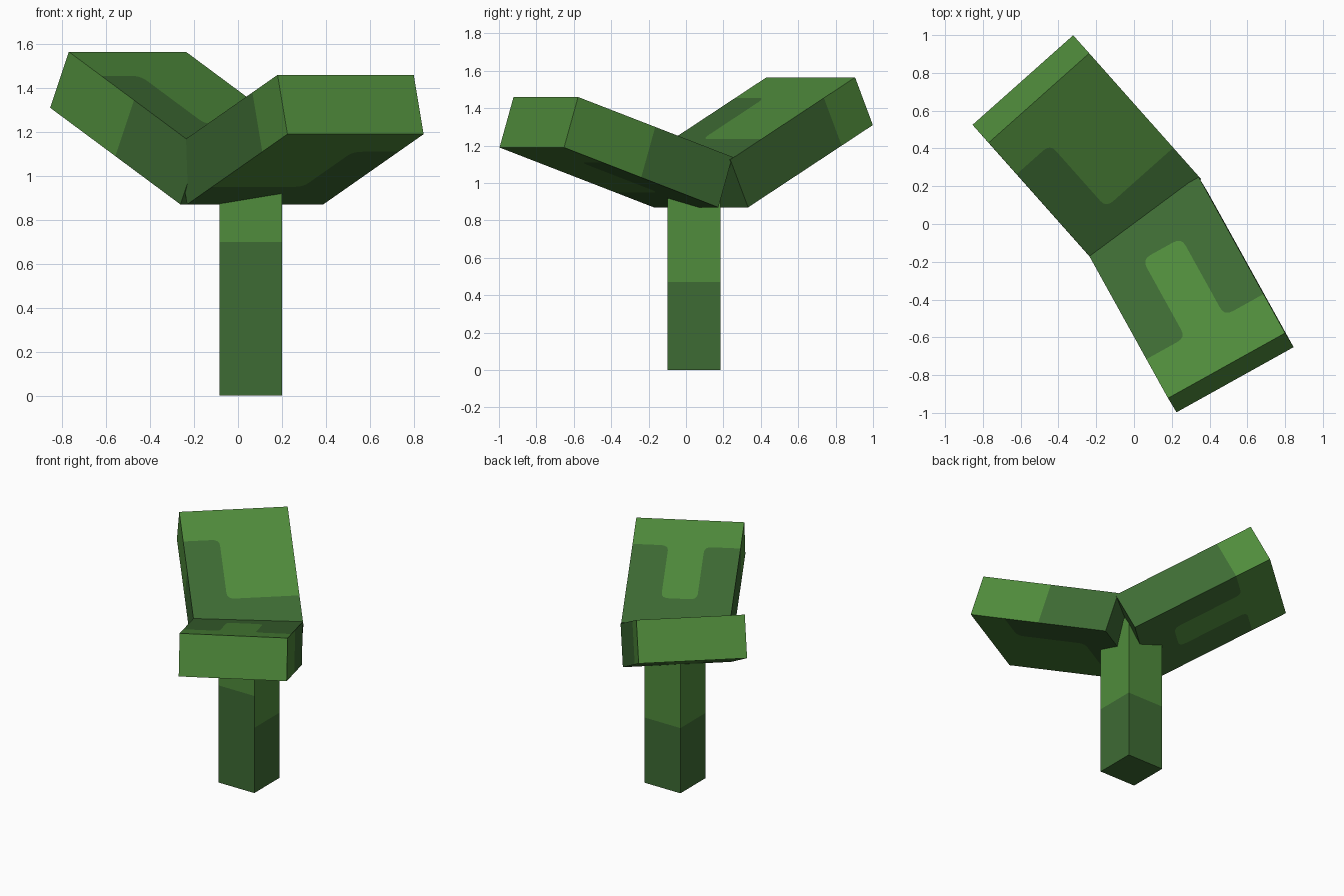
import bpy, bmesh
from mathutils import Vector

if "Cube" in bpy.data.objects:
    bpy.data.objects.remove(bpy.data.objects["Cube"])


def material(name, rgb):
    m = bpy.data.materials.new(name)
    m.diffuse_color = (*rgb, 1)
    m.use_nodes = True
    m.node_tree.nodes["Principled BSDF"].inputs["Base Color"].default_value = m.diffuse_color
    return m


LIGHT = material("light green", (0.080, 0.262, 0.045))
DARK = material("dark green", (0.048, 0.147, 0.034))


def rounded(points, radius=0.05):
    """Round the inner corners of an open path."""
    out = [points[0]]
    for a, b, c in zip(points, points[1:], points[2:]):
        p = b + (a - b).normalized() * radius
        q = b + (c - b).normalized() * radius
        for i in range(5):
            t = i / 4
            out.append(p * (1 - t) ** 2 + b * 2 * t * (1 - t) + q * t * t)
    return out + [points[-1]]


def add_face(bm, points, outward, index):
    f = bm.faces.new([bm.verts.new(p) for p in points])
    f.normal_update()
    if f.normal.dot(outward) < 0:
        f.normal_flip()
    f.material_index = index


def panel(bm, o, across, along, path, outward):
    """One box side split by a path into a light tip and a dark base."""
    line = rounded([o + across * u + along * v for u, v in path])
    add_face(bm, line + [o + across, o], outward, 0)
    add_face(bm, line + [o + across + along, o + along], outward, 1)


def block(name, origin, width, length, thick, paths):
    """Two-tone box: length runs from the light end to the dark end."""
    o, w, l, t = (Vector(v) for v in (origin, width, length, thick))
    bm = bmesh.new()
    panel(bm, o + t, w, l, paths[0], t)
    panel(bm, o, w, l, paths[1], -t)
    panel(bm, o, t, l, paths[2], -w)
    panel(bm, o + w, t, l, paths[3], w)
    add_face(bm, [o, o + w, o + w + t, o + t], -l, 0)
    add_face(bm, [o + l, o + w + l, o + w + t + l, o + t + l], l, 1)
    me = bpy.data.meshes.new(name)
    bm.to_mesh(me)
    bm.free()
    me.materials.append(LIGHT)
    me.materials.append(DARK)
    bpy.context.collection.objects.link(bpy.data.objects.new(name, me))


def straight(v):
    return [(0, v), (1, v)]


A, B = 1 / 3, 2 / 3
FINGER = [(0, .25), (A, .25), (A, .75), (B, .75), (B, .25), (1, .25)]
STEP_RIGHT = [(0, .25), (A, .25), (A, .75), (1, .75)]
STEP_LEFT = [(0, .75), (B, .75), (B, .25), (1, .25)]

# leaves: paths for upper side, underside, left edge, right edge
block("front_leaf", (.225, -.997, 1.19), (.62, .345, 0), (-.457, .825, -.32),
      (-.045, .075, .27), [FINGER, STEP_LEFT, straight(.25), straight(.5)])
block("back_leaf", (-.855, .525, 1.31), (.533, .474, 0), (.593, -.667, -.44),
      (.085, -.095, .255), [STEP_RIGHT, FINGER, straight(.5), straight(.25)])

# stem: light top, dark bottom, the front splits higher
H = 1.05
low, high = straight(1 - .47 / H), straight(1 - .70 / H)
block("stem", (-.085, -.1, H), (.285, 0, 0), (0, 0, -H), (0, .285, 0),
      [low, high, low, low])
